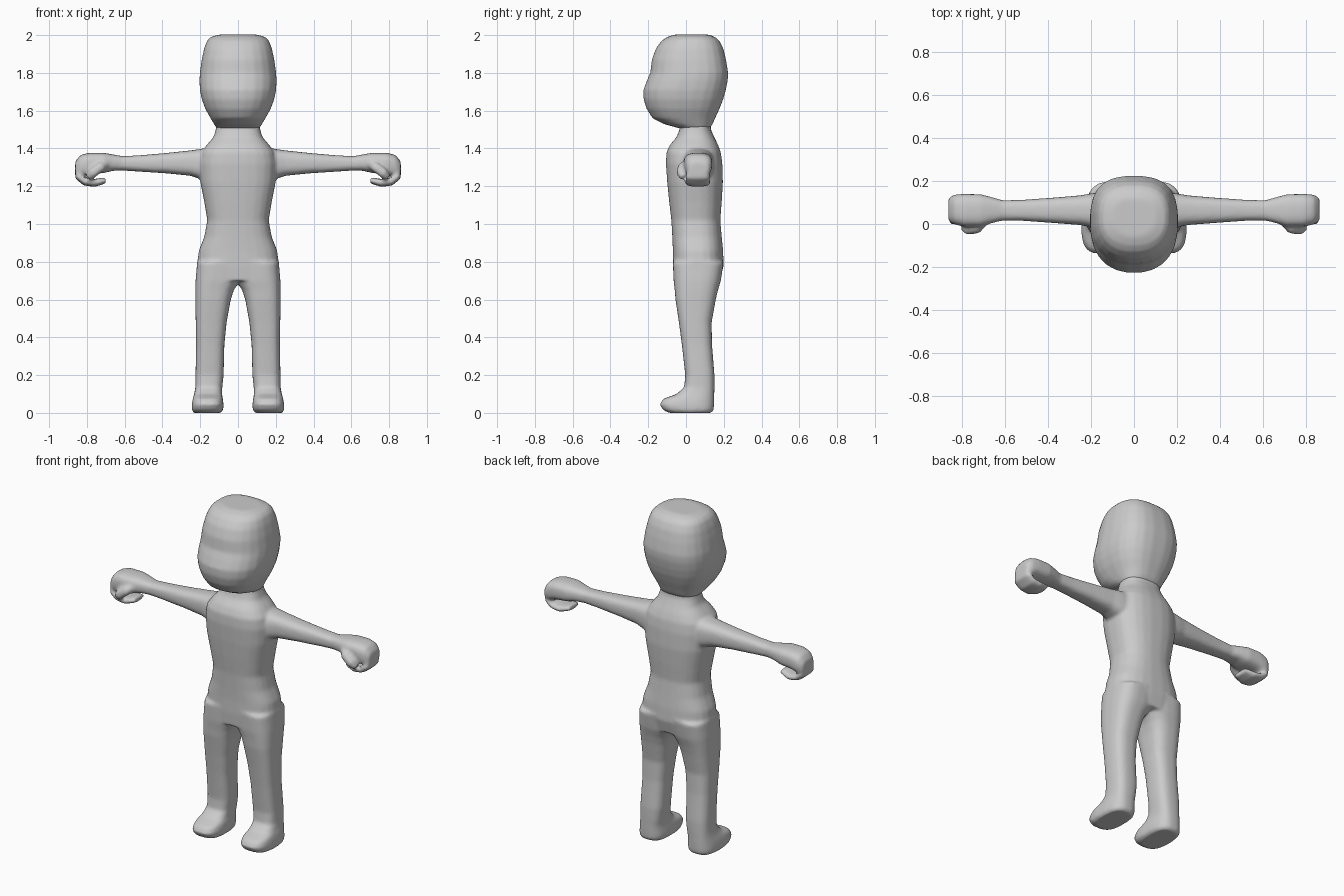
import bpy, bmesh, math
from mathutils import Vector

SIDES = 24
skin = bpy.data.materials.new("light_grey")
skin.diffuse_color = (0.6, 0.6, 0.6, 1)


def bridge(bm, rings):
    """Skin a list of point rings into a closed tube."""
    loops = [[bm.verts.new(p) for p in ring] for ring in rings]
    for a, b in zip(loops, loops[1:]):
        for i in range(SIDES):
            j = (i + 1) % SIDES
            bm.faces.new((a[i], a[j], b[j], b[i]))
    bm.faces.new(loops[0][::-1])
    bm.faces.new(loops[-1])


def oval(power_front, power_back):
    """Unit rounded-square outline, front half and back half shaped apart."""
    pts = []
    for i in range(SIDES):
        a = 2 * math.pi * (i + 0.5) / SIDES
        c, s = math.cos(a), math.sin(a)
        e = 2 / (power_front if s < 0 else power_back)
        pts.append((math.copysign(abs(c) ** e, c), math.copysign(abs(s) ** e, s)))
    return pts


def loft(bm, axis, rows, front=2.5, back=2.5):
    """Rows are (position, low u, high u, low v, high v) along x or z."""
    rings = []
    for t, u0, u1, v0, v1 in rows:
        ring = []
        for c, s in oval(front, back):
            u = (u0 + u1) / 2 + c * (u1 - u0) / 2
            v = (v0 + v1) / 2 + s * (v1 - v0) / 2
            ring.append((u, v, t) if axis == "z" else (t, u, v))
        rings.append(ring)
    bridge(bm, rings)


def sweep(bm, path, wide, thick):
    """Rounded bar along a path, used for the curled fingers and thumb."""
    path = [Vector(p) for p in path]
    rings = []
    for i, p in enumerate(path):
        d = (path[min(i + 1, len(path) - 1)] - path[max(i - 1, 0)]).normalized()
        side = Vector((0, 1, 0))
        side = (side - d * side.dot(d)).normalized()
        up = d.cross(side)
        k = 0.75 if i in (0, len(path) - 1) else 1
        rings.append([p + side * c * wide * k + up * s * thick * k for c, s in oval(2.6, 2.6)])
    bridge(bm, rings)


def finish(name, bm, mirrored):
    """Mirror the paired parts, fuse everything and smooth it."""
    bmesh.ops.recalc_face_normals(bm, faces=bm.faces[:])
    mesh = bpy.data.meshes.new(name)
    bm.to_mesh(mesh)
    bm.free()
    mesh.materials.append(skin)
    ob = bpy.data.objects.new(name, mesh)
    bpy.context.collection.objects.link(ob)
    if mirrored:
        m = ob.modifiers.new("mirror", "MIRROR")
        m.use_mirror_merge = False
    r = ob.modifiers.new("fuse", "REMESH")
    r.mode = "VOXEL"
    r.voxel_size = 0.009
    r.use_smooth_shade = True
    s = ob.modifiers.new("soften", "SMOOTH")
    s.factor = 0.5
    s.iterations = 8
    return ob


body = bmesh.new()

# torso, shoulders and neck
loft(body, "z", [(z, -w, w, f, b) for z, w, f, b in (
    (0.70, 0.215, -0.065, 0.18), (0.78, 0.218, -0.07, 0.20), (0.86, 0.208, -0.07, 0.197),
    (0.93, 0.18, -0.073, 0.19), (1.02, 0.163, -0.078, 0.182), (1.12, 0.18, -0.09, 0.19),
    (1.22, 0.20, -0.10, 0.196), (1.32, 0.205, -0.107, 0.193), (1.38, 0.195, -0.104, 0.185),
    (1.42, 0.165, -0.085, 0.17), (1.46, 0.13, -0.05, 0.15), (1.50, 0.118, -0.035, 0.132),
    (1.56, 0.11, -0.03, 0.13))], 2.7, 2.5)

# leg and foot
loft(body, "z", [
    (0.0, 0.09, 0.235, -0.09, 0.135), (0.015, 0.078, 0.245, -0.122, 0.147),
    (0.045, 0.076, 0.245, -0.14, 0.149), (0.075, 0.08, 0.24, -0.12, 0.15),
    (0.10, 0.085, 0.232, -0.05, 0.15), (0.135, 0.083, 0.226, -0.01, 0.151),
    (0.20, 0.076, 0.225, -0.004, 0.151), (0.36, 0.072, 0.222, -0.022, 0.138),
    (0.48, 0.06, 0.224, -0.038, 0.136), (0.60, 0.038, 0.226, -0.056, 0.158),
    (0.65, 0.022, 0.226, -0.06, 0.17), (0.70, -0.01, 0.225, -0.066, 0.185),
    (0.80, -0.02, 0.217, -0.07, 0.20)], 3, 2.8)

# arm, wrist and palm
loft(body, "x", [
    (0.12, -0.03, 0.15, 1.21, 1.405), (0.20, -0.015, 0.142, 1.238, 1.397),
    (0.25, -0.005, 0.133, 1.255, 1.39), (0.38, 0.005, 0.122, 1.268, 1.376),
    (0.52, 0.015, 0.112, 1.277, 1.364), (0.61, 0.016, 0.11, 1.283, 1.359),
    (0.66, 0.004, 0.125, 1.282, 1.368), (0.71, -0.012, 0.138, 1.27, 1.377),
    (0.79, -0.012, 0.14, 1.262, 1.377), (0.835, -0.002, 0.136, 1.245, 1.365),
    (0.862, 0.015, 0.12, 1.255, 1.33)], 2.8, 2.8)

# curled fingers and thumb
sweep(body, [(0.845, 0.062, 1.30), (0.843, 0.062, 1.25), (0.81, 0.062, 1.224),
             (0.76, 0.062, 1.217), (0.70, 0.062, 1.232)], 0.066, 0.021)
sweep(body, [(0.70, 0.01, 1.32), (0.73, -0.015, 1.30), (0.77, -0.02, 1.27),
             (0.79, -0.01, 1.245)], 0.03, 0.026)

finish("body", body, True)

# head with a fuller lower face
head = bmesh.new()
loft(head, "z", [(z, -w, w, f, b) for z, w, f, b in (
    (1.505, 0.112, -0.03, 0.125), (1.53, 0.128, -0.12, 0.142), (1.56, 0.146, -0.178, 0.155),
    (1.61, 0.174, -0.21, 0.178), (1.66, 0.193, -0.226, 0.198), (1.71, 0.203, -0.227, 0.212),
    (1.76, 0.205, -0.208, 0.222), (1.80, 0.203, -0.19, 0.224), (1.87, 0.193, -0.182, 0.213),
    (1.93, 0.18, -0.16, 0.198), (1.97, 0.165, -0.13, 0.178), (1.99, 0.145, -0.10, 0.155),
    (2.003, 0.10, -0.06, 0.12))], 2.3, 2.7)
finish("head", head, False)
